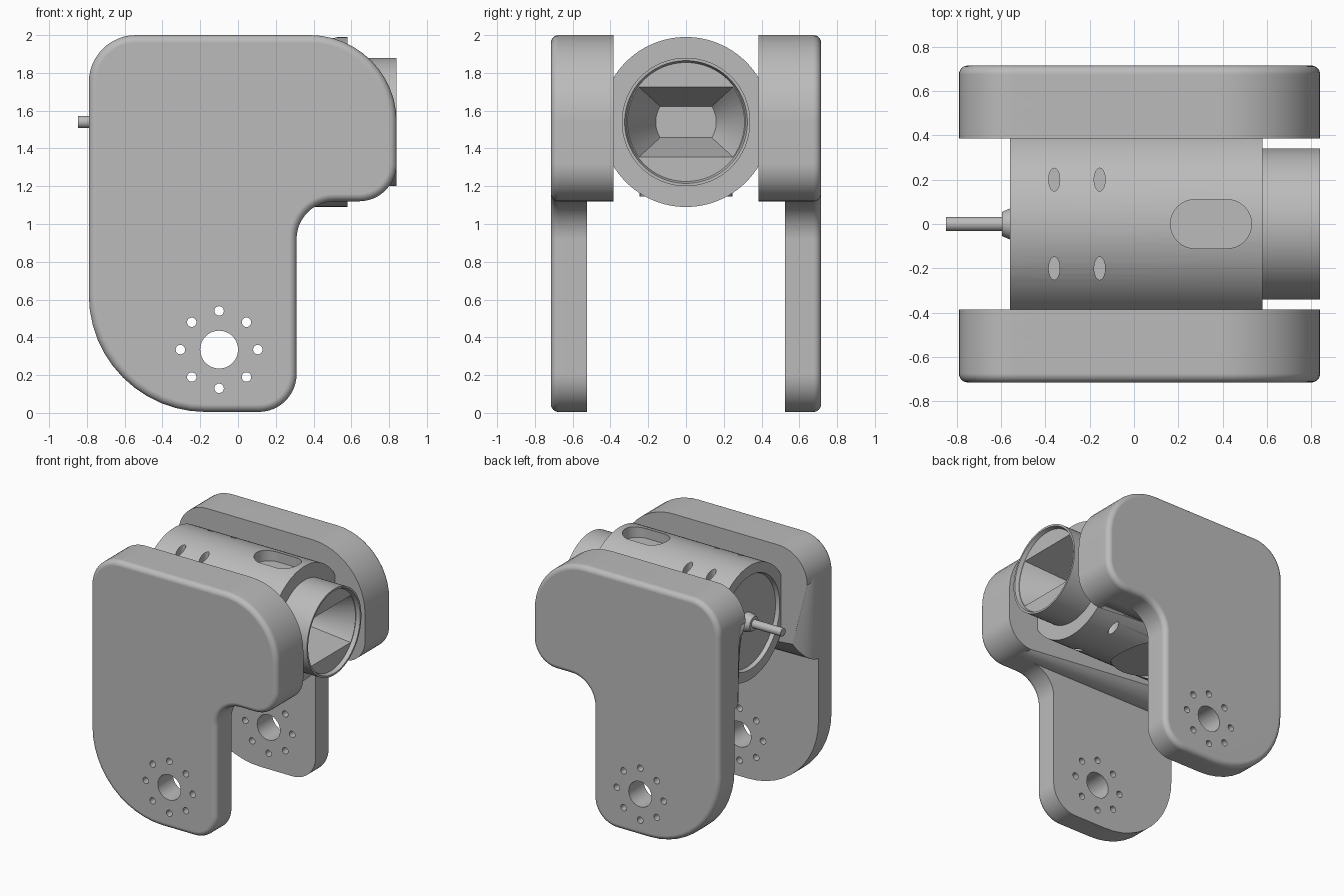
import bpy, bmesh, math
from mathutils import Vector

cube = bpy.data.objects.get("Cube")
if cube:
    bpy.data.objects.remove(cube, do_unlink=True)

AXIS_Z = 1.54  # height of the barrel axis

grey = bpy.data.materials.new("plain grey")
grey.use_nodes = True
tone = (0.5, 0.5, 0.5, 1)
grey.diffuse_color = tone
grey.node_tree.nodes["Principled BSDF"].inputs["Base Color"].default_value = tone


def make(name, bm):
    bmesh.ops.recalc_face_normals(bm, faces=bm.faces[:])
    mesh = bpy.data.meshes.new(name)
    bm.to_mesh(mesh)
    bm.free()
    mesh.materials.append(grey)
    ob = bpy.data.objects.new(name, mesh)
    bpy.context.scene.collection.objects.link(ob)
    return ob


def rounded(corners, steps=12):
    """Outline from right-angled corners (u, v, radius)."""
    pts = []
    for i, (u, v, r) in enumerate(corners):
        p = Vector((u, v))
        if r == 0:
            pts.append(p)
            continue
        to_prev = (Vector(corners[i - 1][:2]) - p).normalized()
        to_next = (Vector(corners[(i + 1) % len(corners)][:2]) - p).normalized()
        c = p + r * (to_prev + to_next)
        for k in range(steps + 1):
            t = math.pi / 2 * k / steps
            pts.append(c - r * (to_next * math.cos(t) + to_prev * math.sin(t)))
    return pts


def circle(u, v, ru, rv, n=32):
    return [(u + ru * math.cos(math.tau * k / n), v + rv * math.sin(math.tau * k / n))
            for k in range(n)]


def loft(bm, loops):
    """Skin matching loops and cap both ends; returns the caps."""
    rows = [[bm.verts.new(p) for p in loop] for loop in loops]
    n = len(rows[0])
    for a, b in zip(rows, rows[1:]):
        for k in range(n):
            bm.faces.new((a[k], a[(k + 1) % n], b[(k + 1) % n], b[k]))
    return bm.faces.new(rows[0]), bm.faces.new(rows[-1])


def prism(bm, outline, lo, hi, axis, fillets=(0, 0)):
    place = (lambda u, v, w: (u, w, v)) if axis == "Y" else (lambda u, v, w: (u, v, w))
    caps = loft(bm, [[place(u, v, w) for u, v in outline] for w in (lo, hi)])
    edges = [list(c.edges) for c in caps]
    for rim, size in zip(edges, fillets):
        if size:
            bmesh.ops.bevel(bm, geom=rim, offset=size, segments=6, profile=0.5,
                            affect='EDGES', clamp_overlap=False)


def turned(name, profile, n=96):
    """Body of revolution about the barrel axis from (x, radius) points."""
    bm = bmesh.new()
    loft(bm, [[(x, r * math.cos(math.tau * k / n), AXIS_Z + r * math.sin(math.tau * k / n))
               for k in range(n)] for x, r in profile])
    return make(name, bm)


def cut(ob, bm):
    cutter = make("cutter", bm)
    mod = ob.modifiers.new("cut", 'BOOLEAN')
    mod.operation = 'DIFFERENCE'
    mod.solver = 'EXACT'
    mod.object = cutter
    bpy.context.view_layer.objects.active = ob
    bpy.ops.object.modifier_apply(modifier=mod.name)
    bpy.data.objects.remove(cutter, do_unlink=True)


def finish(ob, weighted=True):
    bpy.ops.object.select_all(action='DESELECT')
    ob.select_set(True)
    bpy.context.view_layer.objects.active = ob
    bpy.ops.object.shade_smooth_by_angle(angle=math.radians(32))
    if weighted:
        mod = ob.modifiers.new("normals", 'WEIGHTED_NORMAL')
        mod.keep_sharp = True


# Side arms: a thin bracket with a thick upper housing on its inner side
head = [(-0.79, 2.0, 0.25), (0.84, 2.0, 0.46), (0.84, 1.12, 0.2)]
arm_outline = rounded(head + [(0.31, 1.12, 0.2), (0.31, 0.005, 0.2), (-0.79, 0.005, 0.62)])
housing_outline = rounded(head + [(-0.79, 1.12, 0)])
for side, label in ((1, "back"), (-1, "front")):
    bm = bmesh.new()
    prism(bm, arm_outline, side * 0.525, side * 0.715, "Y", (0.075, 0.04))
    arm = make(label + "_arm", bm)

    # Pivot hole with a ring of screw holes
    bm = bmesh.new()
    prism(bm, circle(-0.1, 0.335, 0.1, 0.1, 48), side * 0.4, side * 0.8, "Y")
    for u, v in circle(0, 0, 0.205, 0.205, 8):
        prism(bm, circle(u - 0.1, v + 0.335, 0.025, 0.025, 20), side * 0.4, side * 0.8, "Y")
    cut(arm, bm)
    finish(arm)

    bm = bmesh.new()
    prism(bm, housing_outline, side * 0.385, side * 0.63, "Y", (0.13, 0))
    finish(make(label + "_housing", bm))

# Barrel with a recessed back and a bore for the lens
barrel = turned("barrel", [(-0.53, 0.001), (-0.53, 0.36), (-0.56, 0.37), (-0.56, 0.45),
                           (0.58, 0.45), (0.58, 0.33), (0.4, 0.33), (0.4, 0.001)])
bm = bmesh.new()
slot = rounded([(0.165, -0.11, 0.109), (0.53, -0.11, 0.109),
                (0.53, 0.11, 0.109), (0.165, 0.11, 0.109)])
prism(bm, slot, 1.9, 2.1, "Z", (0.03, 0))
for y in (-0.2, 0.2):
    for x in (-0.36, -0.155):
        prism(bm, circle(x, y, 0.025, 0.052), 1.85, 2.1, "Z")
    prism(bm, circle(0.36, y, 0.025, 0.052), 1.0, 1.23, "Z")
prism(bm, circle(-0.1, 0, 0.245, 0.245, 64), 0.95, 1.16, "Z")
cut(barrel, bm)
finish(barrel)

# Flat round mount under the barrel
bm = bmesh.new()
prism(bm, circle(-0.1, 0, 0.245, 0.245, 64), 1.145, 1.3, "Z")
finish(make("bottom_mount", bm))

# Lens tube with a tapered, flat-sided hood
lens = turned("lens", [(0.39, 0.001), (0.39, 0.34), (0.84, 0.34), (0.84, 0.325),
                       (0.81, 0.315), (0.81, 0.001)])


def hood_loop(x, r, h, n=12):
    a = math.asin(h / r)
    angles = [-a + 2 * a * k / n for k in range(n + 1)]
    angles += [t + math.pi for t in angles]
    return [(x, r * math.cos(t), AXIS_Z + r * math.sin(t)) for t in angles]


bm = bmesh.new()
loft(bm, [hood_loop(0.5, 0.16, 0.083), hood_loop(0.81, 0.31, 0.185),
          hood_loop(0.85, 0.31, 0.185)])
cut(lens, bm)
finish(lens)

finish(turned("lens_centre", [(0.48, 0.045), (0.505, 0.045)], 32))

# Cable with its collar at the back
finish(turned("cable_collar", [(-0.5, 0.075), (-0.56, 0.07), (-0.595, 0.055)], 40))
finish(turned("cable", [(-0.55, 0.032), (-0.848, 0.032)], 32))
